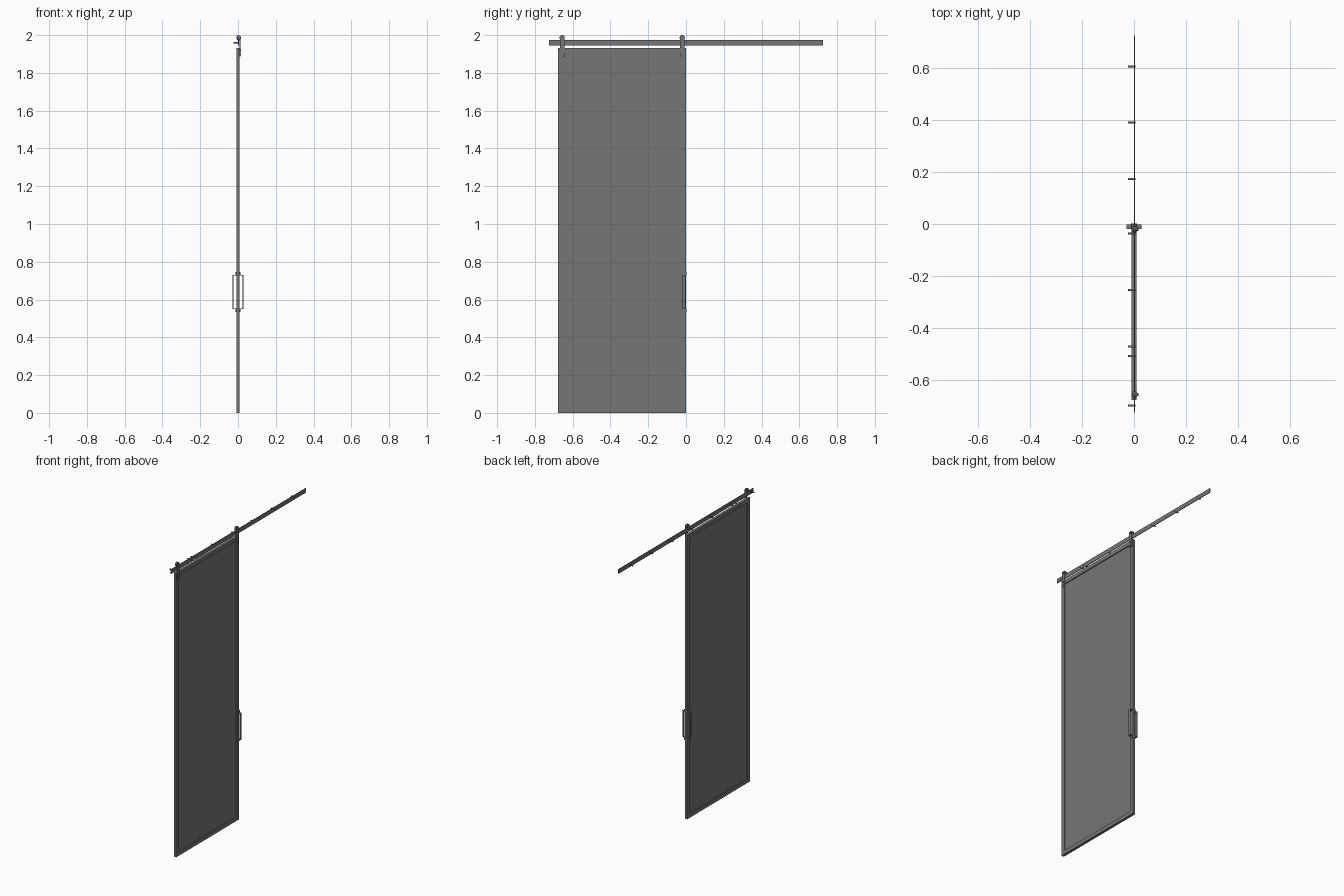
import bpy, bmesh, math
from mathutils import Matrix

if "Cube" in bpy.data.objects:
    bpy.data.objects.remove(bpy.data.objects["Cube"])

dark = bpy.data.materials.new("dark_metal")
dark.diffuse_color = (0.18, 0.18, 0.18, 1)
dark.use_nodes = True
dark.node_tree.nodes["Principled BSDF"].inputs["Base Color"].default_value = dark.diffuse_color


def box(name, x, y, z):
    """Box from (min, max) ranges on each axis."""
    bm = bmesh.new()
    size = [r[1] - r[0] for r in (x, y, z)]
    mid = [(r[0] + r[1]) / 2 for r in (x, y, z)]
    bmesh.ops.create_cube(bm, size=1, matrix=Matrix.Translation(mid) @ Matrix.Diagonal((*size, 1)))
    return finish(name, bm)


def disc(name, x0, x1, y, z, r, n=32):
    """Cylinder lying along x."""
    bm = bmesh.new()
    m = Matrix.Translation(((x0 + x1) / 2, y, z)) @ Matrix.Rotation(math.pi / 2, 4, 'Y')
    bmesh.ops.create_cone(bm, cap_ends=True, segments=n, radius1=r, radius2=r, depth=x1 - x0, matrix=m)
    return finish(name, bm, n > 6)


def prism(name, outline, y0, y1):
    """Closed (x, z) outline extruded along y."""
    bm = bmesh.new()
    face = bm.faces.new([bm.verts.new((x, y0, z)) for x, z in outline])
    new = bmesh.ops.extrude_face_region(bm, geom=[face])['geom']
    bmesh.ops.translate(bm, vec=(0, y1 - y0, 0), verts=[v for v in new if isinstance(v, bmesh.types.BMVert)])
    return finish(name, bm)


def finish(name, bm, smooth=False):
    bmesh.ops.recalc_face_normals(bm, faces=bm.faces)
    me = bpy.data.meshes.new(name)
    bm.to_mesh(me)
    bm.free()
    me.materials.append(dark)
    ob = bpy.data.objects.new(name, me)
    bpy.context.collection.objects.link(ob)
    if smooth:
        for o in bpy.context.selected_objects:
            o.select_set(False)
        ob.select_set(True)
        bpy.context.view_layer.objects.active = ob
        bpy.ops.object.shade_smooth_by_angle(angle=math.radians(40))
    return ob


# Door frame and inset panel
L, H, T, F = -0.677, 1.932, 0.009, 0.026
box("left_stile", (-T, T), (L, L + F), (0, H))
box("right_stile", (-T, T), (-F, 0), (0, H))
box("bottom_frame_bar", (-T, T), (L + F, -F), (0, F))
box("top_frame_bar", (-T, T), (L + F, -F), (H - F, H))
box("door_panel", (-0.003, 0.003), (L + F, -F), (F, H - F))

# Track with wall spacers and their bolt heads
box("track", (0, 0.004), (-0.725, 0.725), (1.945, 1.975))
for y in (0.605, 0.39, 0.173, -0.037, -0.254, -0.471, -0.508, -0.698):
    disc("wall_spacer", -0.024, 0, y, 1.96, 0.004)
    disc("track_bolt", 0.004, 0.006, y, 1.96, 0.004, 6)

# Hangers: strap, grooved wheel, axle and door bolts
for y in (-0.656, -0.02):
    box("hanger_strap", (T, T + 0.003), (y - 0.012, y + 0.012), (1.887, 1.995))
    disc("wheel_hub", -0.002, 0.006, y, 1.986, 0.011)
    for x in (-0.004, 0.0055):
        disc("wheel_flange", x, x + 0.002, y, 1.986, 0.014)
    disc("axle", -0.007, 0.016, y, 1.986, 0.006, 16)
    for z in (1.897, 1.92):
        disc("hanger_bolt", T + 0.003, 0.017, y, z, 0.006, 16)

# Bent strap pull handles on both faces
t, out, z0, z1 = 0.003, 0.028, 0.535, 0.745
lo, hi = z0 + 0.014, z1 - 0.014
for s in (-1, 1):
    outline = [(T, z0), (T + t, z0), (T + t, lo), (out, lo), (out, hi), (T + t, hi), (T + t, z1),
               (T, z1), (T, hi - t), (out - t, hi - t), (out - t, lo + t), (T, lo + t)]
    prism("pull_handle", [(s * x, z) for x, z in outline], -0.02, -0.002)

# Clips that wrap the door edge and join the two handles
for z in (z0, hi):
    box("handle_clip", (-T - t, T + t), (-0.002, 0.002), (z, z + 0.014))
